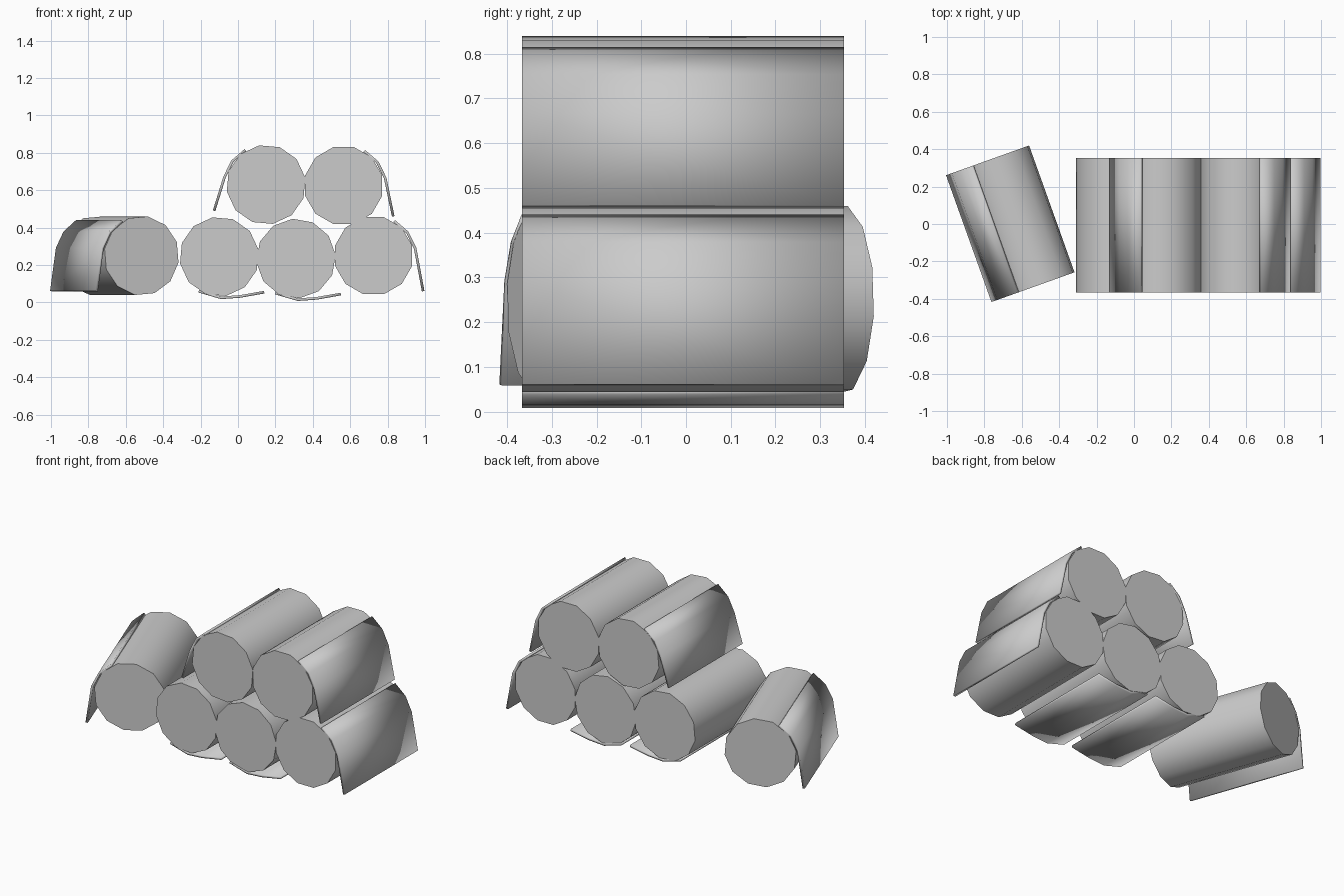
import bpy, bmesh, math

cube = bpy.data.objects.get("Cube")
if cube:
    bpy.data.objects.remove(cube)

paper = bpy.data.materials.new("paper grey")
paper.use_nodes = True
COLOUR = (0.6, 0.6, 0.6, 1)
paper.diffuse_color = COLOUR
paper.node_tree.nodes["Principled BSDF"].inputs["Base Color"].default_value = COLOUR

RADIUS, LENGTH, SIDES = 0.213, 0.72, 12


def extrude_profile(name, points, closed, place, yaw):
    """Sweep an x-z profile along y; closed profiles get end caps."""
    bm = bmesh.new()
    front = [bm.verts.new((x, -LENGTH / 2, z)) for x, z in points]
    back = [bm.verts.new((x, LENGTH / 2, z)) for x, z in points]
    n = len(points)
    for i in range(n if closed else n - 1):
        j = (i + 1) % n
        bm.faces.new((front[i], front[j], back[j], back[i]))
    if closed:
        bm.faces.new(front)
        bm.faces.new(back[::-1])
    bmesh.ops.recalc_face_normals(bm, faces=bm.faces[:])
    mesh = bpy.data.meshes.new(name)
    bm.to_mesh(mesh)
    bm.free()
    mesh.materials.append(paper)
    obj = bpy.data.objects.new(name, mesh)
    bpy.context.collection.objects.link(obj)
    obj.location = place
    obj.rotation_euler.z = yaw
    bpy.ops.object.select_all(action="DESELECT")
    obj.select_set(True)
    bpy.context.view_layer.objects.active = obj
    bpy.ops.object.shade_smooth_by_angle(angle=math.radians(45))
    return obj


def paper_roll(name, place, phase, tail, yaw=0.0):
    """A faceted roll with the loose end of its sheet peeling away."""
    ring = [(RADIUS * math.cos(a), RADIUS * math.sin(a))
            for a in (math.radians(phase) + math.tau * i / SIDES for i in range(SIDES))]
    extrude_profile(name + "_roll", ring, True, place, yaw)
    sheet = extrude_profile(name + "_loose_end", tail, False, place, yaw)
    solid = sheet.modifiers.new("thickness", "SOLIDIFY")
    solid.thickness = 0.014
    solid.offset = 0


def hanging(side, end_x, end_z):
    """Loose end leaving the upper shoulder and hanging down one side."""
    return [(side * x, z) for x, z in
            [(0.11, 0.185), (0.18, 0.125), (0.222, 0.04), (end_x, end_z)]]


# Loose end lying on the ground under a roll
lying = [(-0.11, -0.185), (0.01, -0.22), (0.11, -0.213), (0.24, -0.19)]

# Bottom row, top row, then the roll lying apart
paper_roll("bottom_right", (-0.1, -0.007, 0.245), 10, lying)
paper_roll("bottom_middle", (0.31, -0.007, 0.235), 5, lying)
paper_roll("bottom_left", (0.725, -0.007, 0.25), 15, hanging(1, 0.265, -0.19))
paper_roll("top_right", (0.15, -0.007, 0.63), 10, hanging(-1, 0.278, -0.14))
paper_roll("top_left", (0.565, -0.007, 0.625), 15, hanging(1, 0.265, -0.165))
paper_roll("apart", (-0.637, 0.01, 0.25), 20, hanging(-1, 0.255, -0.19), math.radians(19.7))
